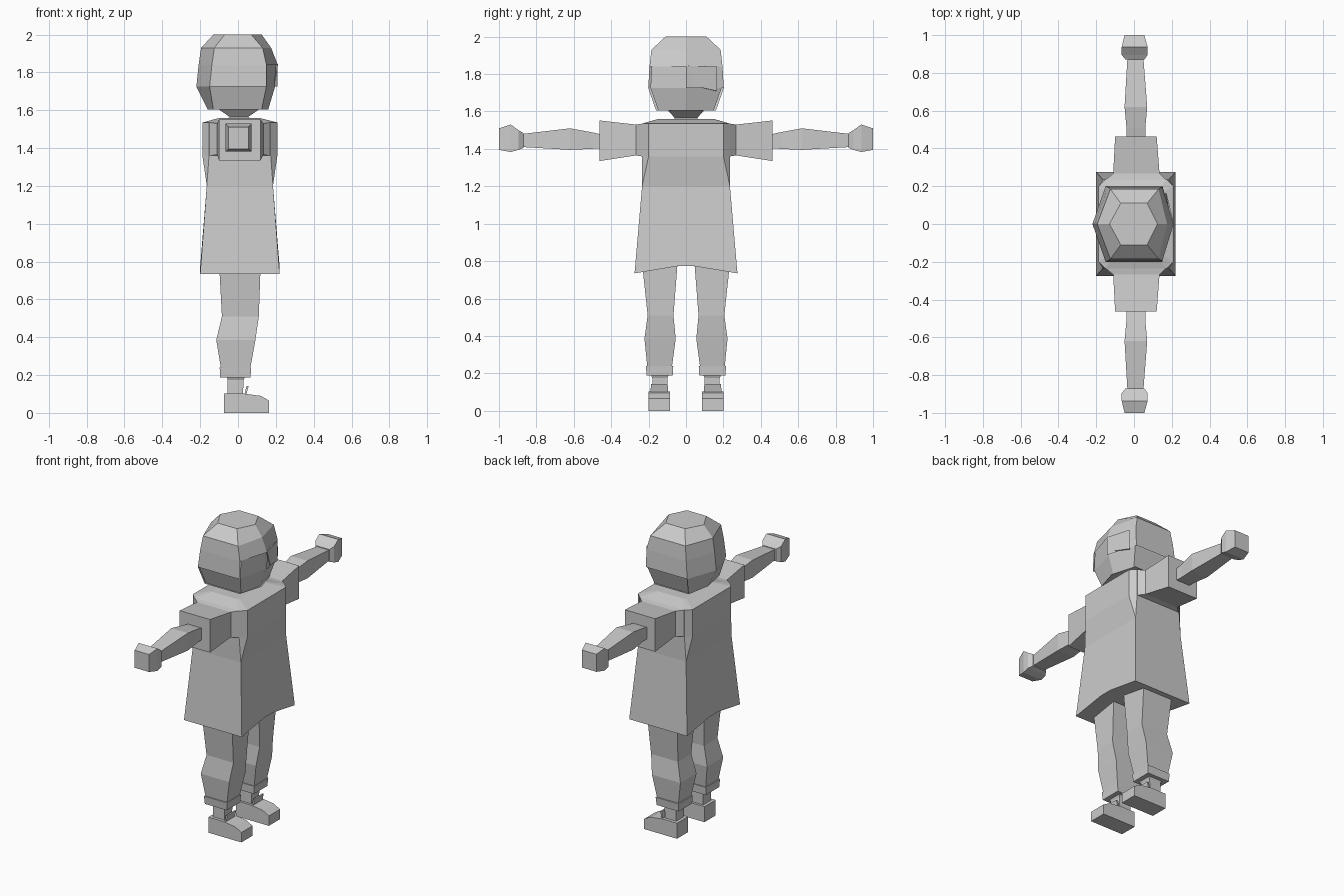
import bpy, bmesh

if "Cube" in bpy.data.objects:
    bpy.data.objects.remove(bpy.data.objects["Cube"])

grey = bpy.data.materials.new("plain_grey")
grey.use_nodes = True
grey.diffuse_color = (0.6, 0.6, 0.6, 1)
grey.node_tree.nodes["Principled BSDF"].inputs["Base Color"].default_value = grey.diffuse_color


def loft(name, rings, mirror=False, drop=None):
    """Skin a stack of matching rings, cap both ends; drop(centre) removes faces."""
    bm = bmesh.new()
    rows = [[bm.verts.new(p) for p in ring] for ring in rings]
    for a, b in zip(rows, rows[1:]):
        for i in range(len(a)):
            j = (i + 1) % len(a)
            bm.faces.new((a[i], a[j], b[j], b[i]))
    bm.faces.new(rows[0])
    bm.faces.new(rows[-1])
    bmesh.ops.remove_doubles(bm, verts=bm.verts, dist=0.001)
    bmesh.ops.recalc_face_normals(bm, faces=bm.faces)
    if drop:
        gone = [f for f in bm.faces if drop(f.calc_center_median())]
        bmesh.ops.delete(bm, geom=gone, context="FACES")
    mesh = bpy.data.meshes.new(name)
    bm.to_mesh(mesh)
    bm.free()
    mesh.materials.append(grey)
    obj = bpy.data.objects.new(name, mesh)
    bpy.context.collection.objects.link(obj)
    if mirror:
        mod = obj.modifiers.new("other_side", "MIRROR")
        mod.use_axis = (False, True, False)
    return obj


def flat(z, x0, x1, y0, y1):
    return [(x0, y0, z), (x1, y0, z), (x1, y1, z), (x0, y1, z)]


def across(y, x0, x1, z0, z1):
    return [(x0, y, z0), (x1, y, z0), (x1, y, z1), (x0, y, z1)]


def tunic_ring(z, back, front, side, inset=0, cut=0, lift=0):
    """Box ring with chamfered corners and a raised middle."""
    half = [(back, 0.045, z + lift), (back, side - cut, z),
            (back + inset, side, z), (front - inset, side, z),
            (front, side - cut, z), (front, 0.045, z + lift)]
    return half + [(x, -y, h) for x, y, h in reversed(half)]


def head_ring(z, back, mid_back, mid_front, front, side, grow=0):
    return [(back - grow, 0, z), (mid_back, side + grow, z),
            (mid_front, side + grow, z), (front + grow, 0, z),
            (mid_front, -side - grow, z), (mid_back, -side - grow, z)]


# Tunic with flared hem and sloping shoulders
loft("tunic", [
    tunic_ring(0.735, -0.2, 0.22, 0.275, lift=0.038),
    tunic_ring(1.2, -0.165, 0.185, 0.235),
    tunic_ring(1.36, -0.188, 0.208, 0.235, 0.035, 0.035),
    tunic_ring(1.535, -0.188, 0.208, 0.235, 0.035, 0.035),
    tunic_ring(1.56, -0.095, 0.11, 0.15, 0.01, 0.01)])

# Sleeves, arms and fists
loft("sleeve", [across(0.2, -0.15, 0.17, 1.36, 1.53),
                across(0.235, -0.15, 0.17, 1.36, 1.535),
                across(0.268, -0.11, 0.135, 1.365, 1.53),
                across(0.463, -0.1, 0.12, 1.335, 1.552)], True)
loft("arm", [across(0.44, -0.04, 0.06, 1.405, 1.475),
             across(0.51, -0.04, 0.06, 1.4, 1.49),
             across(0.62, -0.05, 0.07, 1.395, 1.51),
             across(0.875, -0.035, 0.05, 1.41, 1.48)], True)
loft("fist", [across(0.87, -0.045, 0.055, 1.405, 1.485),
              across(0.895, -0.065, 0.072, 1.395, 1.5),
              across(0.937, -0.065, 0.072, 1.383, 1.53),
              across(1.0, -0.05, 0.055, 1.395, 1.51)], True)

# Trouser legs, cuffs and ankles
loft("leg", [flat(0.79, -0.1, 0.12, 0.045, 0.235),
             flat(0.51, -0.085, 0.11, 0.067, 0.205),
             flat(0.385, -0.115, 0.092, 0.055, 0.222),
             flat(0.235, -0.09, 0.065, 0.075, 0.207)], True)
loft("cuff", [flat(0.24, -0.097, 0.07, 0.068, 0.215),
              flat(0.188, -0.094, 0.066, 0.071, 0.21)], True)
loft("ankle", [flat(0.19, -0.06, 0.037, 0.093, 0.187),
               flat(0.175, -0.055, 0.03, 0.1, 0.18),
               flat(0.08, -0.055, 0.025, 0.1, 0.18)], True)

# Shoes with sloping toes and a small tongue
shoe_profile = [(-0.075, 0), (0.165, 0), (0.165, 0.065), (0.12, 0.09),
                (0.03, 0.102), (-0.075, 0.102)]
loft("shoe", [[(x, y, z) for x, z in shoe_profile] for y in (0.085, 0.2)], True)
loft("shoe_tongue", [flat(0.1, 0.035, 0.045, 0.095, 0.19),
                     flat(0.142, 0.045, 0.056, 0.098, 0.187)], True)

# Neck
loft("neck", [flat(1.54, -0.07, 0.08, -0.09, 0.09),
              flat(1.565, -0.045, 0.055, -0.06, 0.06),
              flat(1.61, -0.11, 0.12, -0.1, 0.1)])

# Face sits just inside the hair shell
head = [(1.605, -0.16, -0.13, 0.125, 0.172, 0.16),
        (1.725, -0.22, -0.15, 0.15, 0.208, 0.202),
        (1.84, -0.208, -0.138, 0.15, 0.21, 0.195),
        (1.93, -0.195, -0.125, 0.13, 0.175, 0.185),
        (2.0, -0.13, -0.07, 0.07, 0.125, 0.11)]
loft("face", [head_ring(*r, grow=-0.012) for r in head[:4]])


# Hair has an uneven fringe, longer on the left-hand side of the opening
def face_opening(c):
    fringe = 1.84 if c.y < 0 else 1.725
    front = c.x > 0.1 and 1.61 < c.z < fringe
    return front or (abs(c.x) < 0.05 and abs(c.y) > 0.1 and c.z < 1.7)


loft("hair", [head_ring(*r) for r in head], drop=face_opening)
# Swept lock across the brow
loft("hair_lock", [[(0.2, 0.005, 1.845), (0.168, 0.16, 1.84), (0.165, 0.16, 1.71), (0.19, 0.05, 1.735)],
                   [(0.212, 0, 1.845), (0.172, 0.165, 1.84), (0.17, 0.165, 1.71), (0.198, 0.05, 1.735)]])
